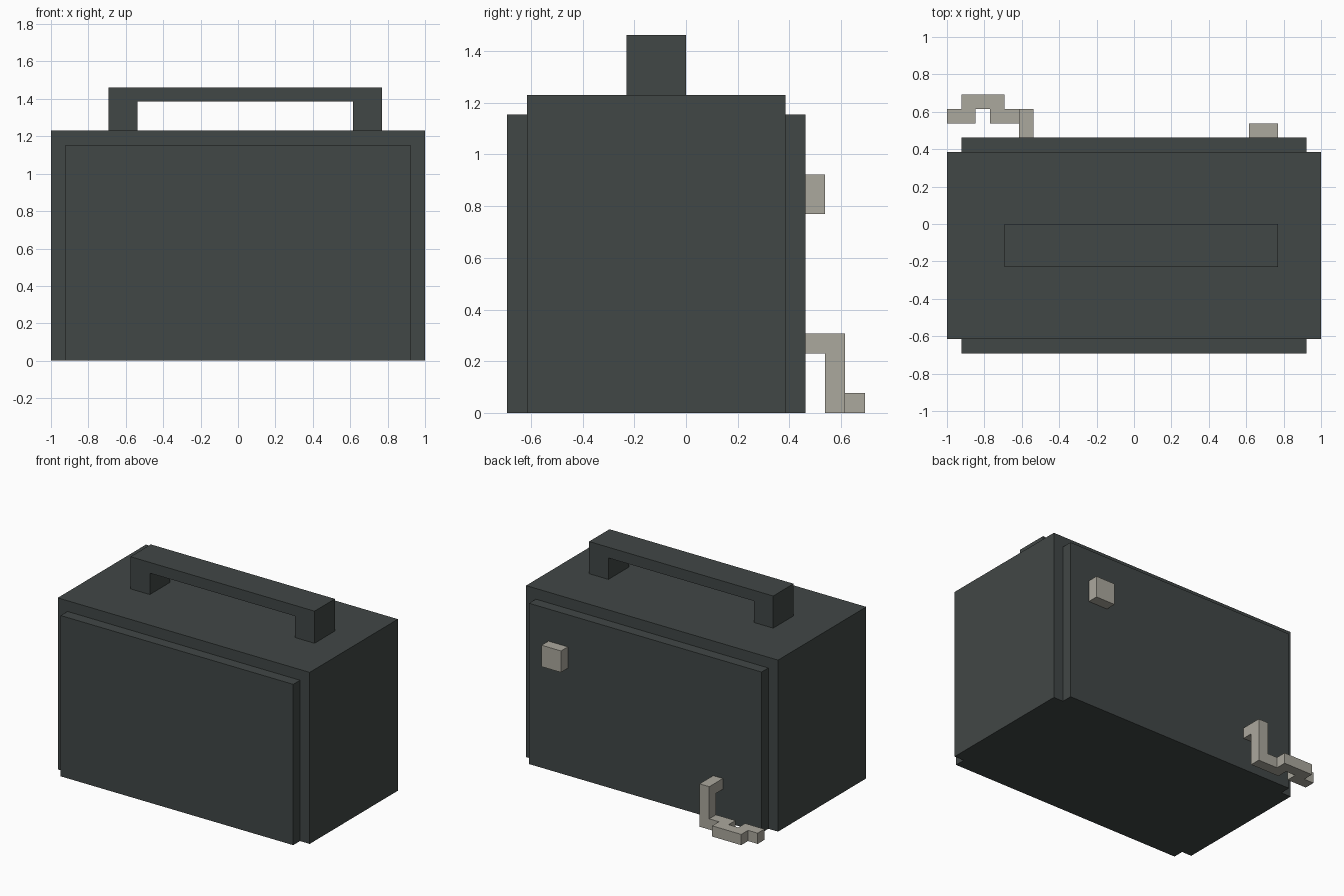
import bpy
import bmesh
from mathutils import Vector

U = 1 / 13  # grid step that all parts snap to

if "Cube" in bpy.data.objects:
    bpy.data.objects.remove(bpy.data.objects["Cube"], do_unlink=True)


def make_material(name, rgb):
    mat = bpy.data.materials.new(name)
    mat.use_nodes = True
    colour = (*rgb, 1)
    mat.diffuse_color = colour
    mat.node_tree.nodes["Principled BSDF"].inputs["Base Color"].default_value = colour
    return mat


def prism(name, profile, axis, start, end, mat):
    """Extrude a 2D profile (in grid steps) along one axis from start to end."""
    bm = bmesh.new()
    verts = []
    for point in profile:
        co = list(point)
        co.insert(axis, start)
        verts.append(bm.verts.new(Vector(co) * U))
    face = bm.faces.new(verts)
    offset = Vector((0, 0, 0))
    offset[axis] = (end - start) * U
    new = bmesh.ops.extrude_face_region(bm, geom=[face])["geom"]
    moved = [g for g in new if isinstance(g, bmesh.types.BMVert)]
    bmesh.ops.translate(bm, verts=moved, vec=offset)
    bmesh.ops.recalc_face_normals(bm, faces=bm.faces)
    mesh = bpy.data.meshes.new(name)
    bm.to_mesh(mesh)
    bm.free()
    mesh.materials.append(mat)
    obj = bpy.data.objects.new(name, mesh)
    bpy.context.collection.objects.link(obj)
    return obj


def box(name, x, y, z, mat):
    corners = [(x[0], y[0]), (x[1], y[0]), (x[1], y[1]), (x[0], y[1])]
    return prism(name, corners, 2, z[0], z[1], mat)


casing = make_material("dark casing grey", (0.053, 0.063, 0.061))
trim = make_material("pale warm grey", (0.407, 0.392, 0.337))

# Case: main block with a raised panel on the front and back
box("case_body", (-13, 13), (-8, 5), (0, 16), casing)
box("front_panel", (-12, 12), (-9, -8), (0, 15), casing)
box("back_panel", (-12, 12), (5, 6), (0, 15), casing)

# Carrying handle: arch profile extruded front to back
arch = [(-9, 16), (-9, 19), (10, 19), (10, 16),
        (8, 16), (8, 18), (-7, 18), (-7, 16)]
prism("handle", arch, 1, -3, 0, casing)

# Knob on the back
box("back_knob", (8, 10), (6, 7), (10, 12), trim)

# Power cord: drop from the back panel, then a winding run on the floor
drop = [(6, 4), (8, 4), (8, 0), (7, 0), (7, 3), (6, 3)]
prism("cord_drop", drop, 0, -8, -7, trim)
run = [(-8, 7), (-8, 8), (-9, 8), (-9, 9), (-12, 9), (-12, 8),
       (-13, 8), (-13, 7), (-11, 7), (-11, 8), (-10, 8), (-10, 7)]
prism("cord_floor_run", run, 2, 0, 1, trim)
